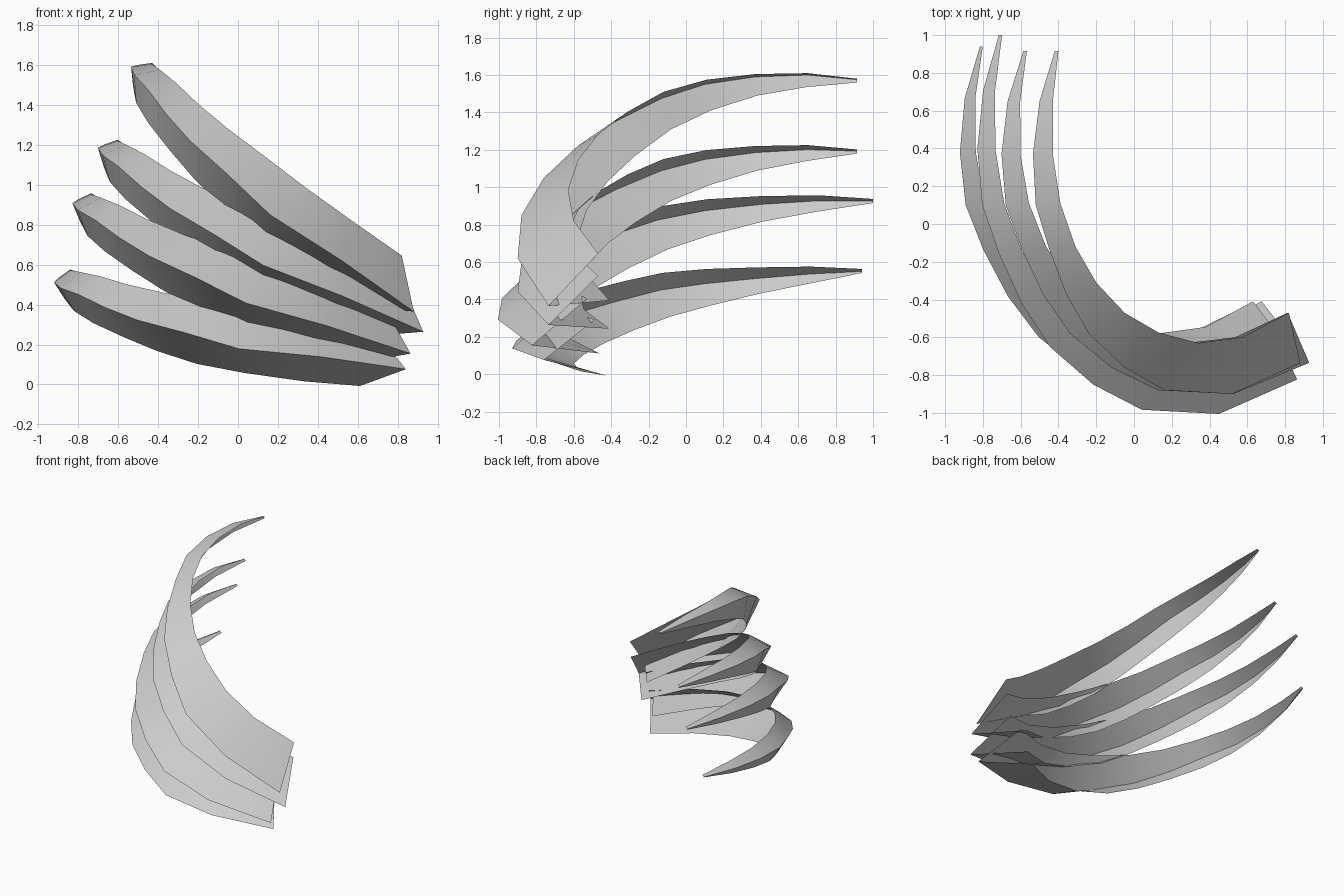
import bpy
import math
from mathutils import Matrix, Vector

if "Cube" in bpy.data.objects:
    bpy.data.objects.remove(bpy.data.objects["Cube"], do_unlink=True)

# Single grey material
grey = bpy.data.materials.new("light grey")
grey.use_nodes = True
colour = (0.6, 0.6, 0.6, 1)
grey.diffuse_color = colour
grey.node_tree.nodes["Principled BSDF"].inputs["Base Color"].default_value = colour

# Three long edges of one blade, from its tip to its root
upper_edge = [(-.40, .915, 1.58), (-.43, .65, 1.61), (-.43, .37, 1.605), (-.39, .11, 1.575),
              (-.31, -.12, 1.51), (-.2, -.31, 1.405), (-.05, -.47, 1.28), (.13, -.575, 1.145),
              (.34, -.63, .985), (.57, -.6, .82), (.82, -.47, .645)]
outer_ridge = [(-.42, .915, 1.575), (-.5, .65, 1.6), (-.535, .37, 1.59), (-.52, .1, 1.55),
               (-.45, -.13, 1.475), (-.36, -.37, 1.355), (-.24, -.58, 1.22), (-.05, -.76, 1.05),
               (.16, -.88, .85), (.52, -.9, .62), (.88, -.735, .365)]
lower_edge = [(-.41, .915, 1.56), (-.49, .64, 1.535), (-.525, .38, 1.49), (-.51, .13, 1.41),
              (-.45, -.08, 1.31), (-.34, -.27, 1.17), (-.22, -.42, 1.03), (-.07, -.53, .88),
              (.13, -.58, .725), (.38, -.545, .55), (.63, -.41, .395)]
TIP = Vector((-.41, .915, 1.57))


def add_blade(name, tip, tilt, width, depth):
    """Open V-shaped blade, swung about its tip in the side-to-side plane."""
    place = (Matrix.Translation(tip)
             @ Matrix.Rotation(math.radians(-tilt), 4, "Y")
             @ Matrix.Diagonal((width, depth, width, 1))
             @ Matrix.Translation(-TIP))
    verts = [place @ Vector(p)
             for section in zip(upper_edge, outer_ridge, lower_edge)
             for p in section]
    faces = []
    for station in range(len(upper_edge) - 1):
        for side in range(2):
            a = station * 3 + side
            faces.append((a, a + 1, a + 4, a + 3))
    mesh = bpy.data.meshes.new(name)
    mesh.from_pydata(verts, [], faces)
    mesh.materials.append(grey)
    blade = bpy.data.objects.new(name, mesh)
    bpy.context.collection.objects.link(blade)
    bpy.ops.object.select_all(action="DESELECT")
    blade.select_set(True)
    bpy.context.view_layer.objects.active = blade
    bpy.ops.object.shade_smooth_by_angle(angle=math.radians(30))


# Four blades, fanned from steep to shallow
add_blade("top_blade", TIP, 0, 1, 1)
add_blade("upper_middle_blade", Vector((-.575, .915, 1.19)), 11.4, 1, 1)
add_blade("lower_middle_blade", Vector((-.705, 1, .925)), 16.9, .99, 1.105)
add_blade("bottom_blade", Vector((-.805, .94, .55)), 27, .97, 1.03)
